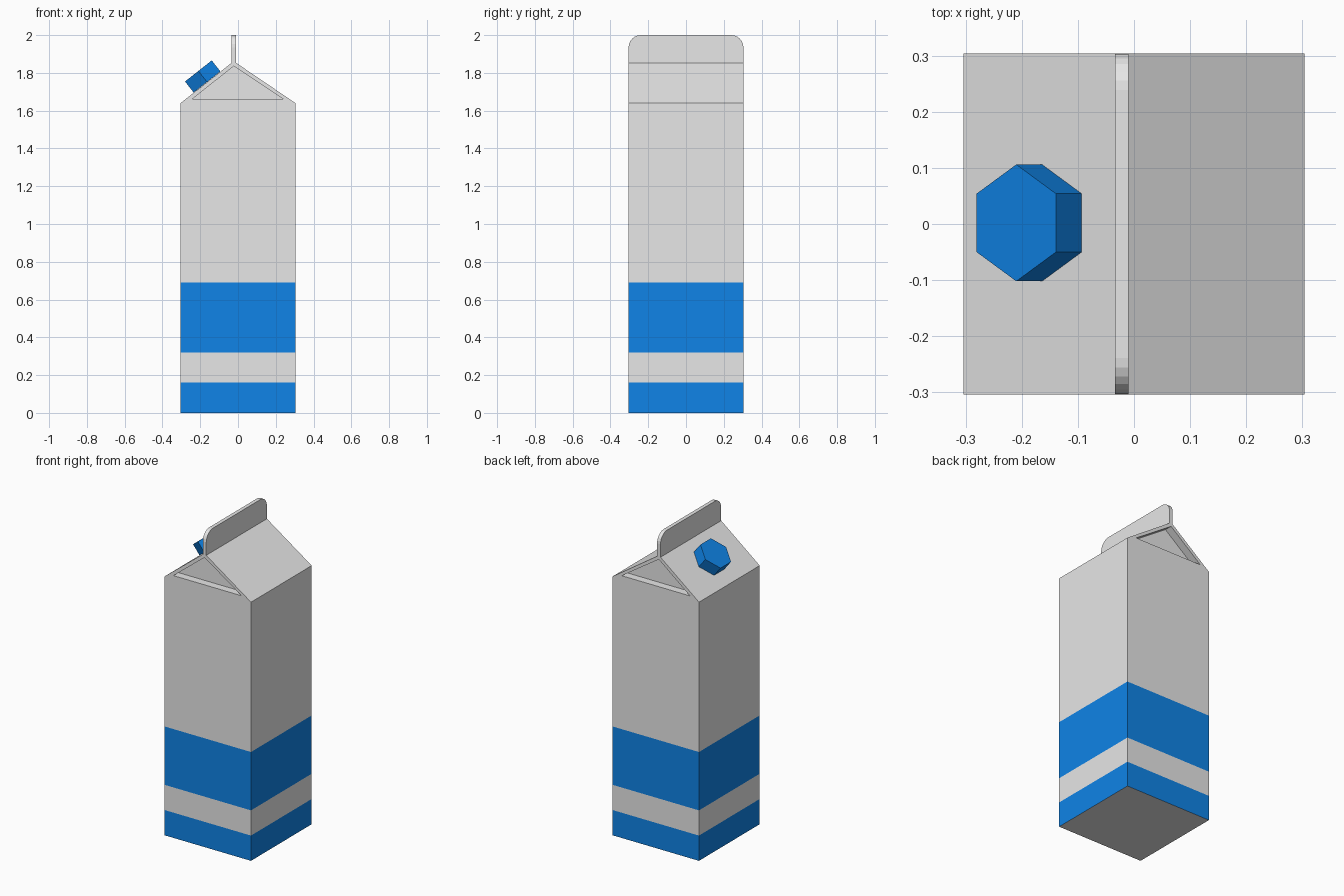
import bpy, bmesh, math
from mathutils import Matrix, Vector

cube = bpy.data.objects.get("Cube")
if cube:
    bpy.data.objects.remove(cube, do_unlink=True)

HALF, EAVE, RIDGE, TOP = 0.304, 1.64, 1.853, 2.0
FIN_L, FIN_R = -0.034, -0.01


def material(name, colour):
    m = bpy.data.materials.new(name)
    m.use_nodes = True
    m.diffuse_color = colour
    m.node_tree.nodes["Principled BSDF"].inputs["Base Color"].default_value = colour
    return m


white = material("carton white", (0.8, 0.8, 0.8, 1))
blue = material("bright blue", (0.005, 0.235, 0.82, 1))


def finish(bm, name, *mats):
    bmesh.ops.recalc_face_normals(bm, faces=bm.faces)
    mesh = bpy.data.meshes.new(name)
    bm.to_mesh(mesh)
    bm.free()
    for m in mats:
        mesh.materials.append(m)
    obj = bpy.data.objects.new(name, mesh)
    bpy.context.collection.objects.link(obj)
    return obj


def prism(points, offset):
    """Extrude a closed outline of 3D points along an offset."""
    bm = bmesh.new()
    face = bm.faces.new([bm.verts.new(p) for p in points])
    ext = bmesh.ops.extrude_face_region(bm, geom=[face], use_keep_orig=True)
    verts = [v for v in ext["geom"] if isinstance(v, bmesh.types.BMVert)]
    bmesh.ops.translate(bm, verts=verts, vec=offset)
    return bm


# Carton body with gabled roof, sliced at the stripe edges
outline = [(-HALF, 0), (HALF, 0), (HALF, EAVE), (FIN_R, RIDGE), (FIN_L, RIDGE), (-HALF, EAVE)]
bm = prism([(x, -HALF, z) for x, z in outline], (0, 2 * HALF, 0))
for level in (0.16, 0.32, 0.69):
    bmesh.ops.bisect_plane(bm, geom=bm.verts[:] + bm.edges[:] + bm.faces[:],
                           plane_co=(0, 0, level), plane_no=(0, 0, 1))
body = finish(bm, "carton_body", white, blue)

# Triangular recesses in the front and back gables
DEPTH = 0.05
for side in (-1, 1):
    triangle = [(-0.24, 1.663), (0.238, 1.663), (-0.022, 1.836)]
    bm = prism([(x, side * (HALF - DEPTH), z) for x, z in triangle], (0, side * 0.2, 0))
    cutter = finish(bm, "gable_cutter", white)
    cutter.hide_render = True
    mod = body.modifiers.new("gable_recess", 'BOOLEAN')
    mod.operation = 'DIFFERENCE'
    mod.solver = 'EXACT'
    mod.object = cutter
    bpy.context.view_layer.objects.active = body
    bpy.ops.object.modifier_apply(modifier=mod.name)
    bpy.data.objects.remove(cutter, do_unlink=True)

# Blue stripes around the walls
for p in body.data.polygons:
    z = p.center.z
    upright = abs(p.normal.z) < 0.5
    p.material_index = int(upright and (z < 0.16 or 0.32 < z < 0.69))

# Sealed top fin with rounded upper corners
R = 0.065
fin = [(HALF, RIDGE)]
for sign, start in ((1, 0), (-1, 90)):
    for i in range(7):
        a = math.radians(start + 15 * i)
        fin.append((sign * (HALF - R) + R * math.cos(a), TOP - R + R * math.sin(a)))
fin.append((-HALF, RIDGE))
finish(prism([(FIN_L, y, z) for y, z in fin], (FIN_R - FIN_L, 0, 0)), "top_fin", white)

# Hexagonal screw cap standing square to the roof slope
normal = Vector((EAVE - RIDGE, 0, FIN_L + HALF)).normalized()
HEIGHT = 0.074
base = Vector((-0.164, 0.002, 1.752))
bm = bmesh.new()
bmesh.ops.create_cone(bm, cap_ends=True, segments=6, radius1=0.104, radius2=0.104, depth=HEIGHT,
                      matrix=Matrix.Rotation(math.radians(90), 4, 'Z'))
# Keep a corner pointing along y
if max(v.co.y for v in bm.verts) < 0.1:
    bmesh.ops.rotate(bm, verts=bm.verts, matrix=Matrix.Rotation(math.radians(30), 3, 'Z'))
tilt = Matrix.Rotation(math.atan2(normal.x, normal.z), 4, 'Y')
bm.transform(Matrix.Translation(base + normal * HEIGHT / 2) @ tilt)
finish(bm, "screw_cap", blue)
